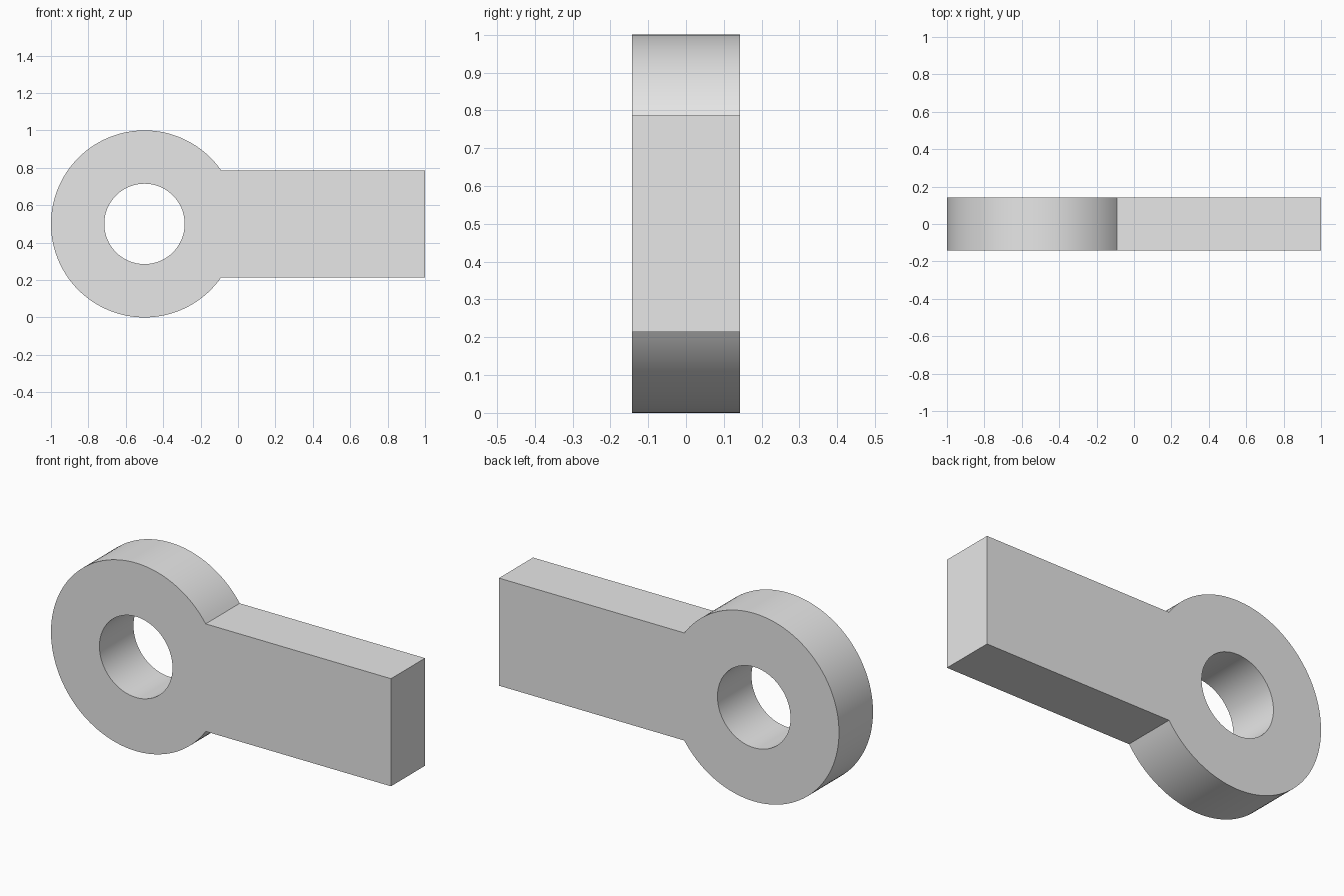
import bpy, bmesh
from math import sin, cos, asin, pi, radians

if "Cube" in bpy.data.objects:
    bpy.data.objects.remove(bpy.data.objects["Cube"], do_unlink=True)

CENTRE_X, CENTRE_Z = -0.5, 0.5
OUTER, HOLE = 0.5, 0.215
HALF_SHANK, HALF_DEPTH = 0.286, 0.143

grey = bpy.data.materials.new("plain grey")
grey.use_nodes = True
colour = (0.8, 0.8, 0.8, 1)
grey.diffuse_color = colour
grey.node_tree.nodes["Principled BSDF"].inputs["Base Color"].default_value = colour


def arc(radius, start, end, steps):
    """Points from start to end angle around the eye centre."""
    angles = [start + (end - start) * i / steps for i in range(steps + 1)]
    return [(CENTRE_X + radius * cos(a), CENTRE_Z + radius * sin(a)) for a in angles]


def add_loop(bm, points):
    verts = [bm.verts.new((x, -HALF_DEPTH, z)) for x, z in points]
    return [bm.edges.new((v, verts[i - 1])) for i, v in enumerate(verts)]


# Outline: round eye running into the straight shank, plus the hole
join = asin(HALF_SHANK / OUTER)
outline = arc(OUTER, join, 2 * pi - join, 96)
outline += [(1, CENTRE_Z - HALF_SHANK), (1, CENTRE_Z + HALF_SHANK)]
hole = arc(HOLE, 0, 2 * pi, 64)[:-1]

bm = bmesh.new()
edges = add_loop(bm, outline) + add_loop(bm, hole)
bmesh.ops.triangle_fill(bm, edges=edges, use_beauty=True)

# Extrude the flat plate to full depth
result = bmesh.ops.extrude_face_region(bm, geom=bm.faces[:], use_keep_orig=True)
moved = [g for g in result["geom"] if isinstance(g, bmesh.types.BMVert)]
bmesh.ops.translate(bm, verts=moved, vec=(0, 2 * HALF_DEPTH, 0))
bmesh.ops.recalc_face_normals(bm, faces=bm.faces[:])

mesh = bpy.data.meshes.new("eye_and_shank")
bm.to_mesh(mesh)
bm.free()
mesh.materials.append(grey)
body = bpy.data.objects.new("eye_and_shank", mesh)
bpy.context.collection.objects.link(body)

# Smooth the round walls, keep the rims and corners sharp
bpy.ops.object.select_all(action="DESELECT")
body.select_set(True)
bpy.context.view_layer.objects.active = body
bpy.ops.object.shade_smooth_by_angle(angle=radians(30))
